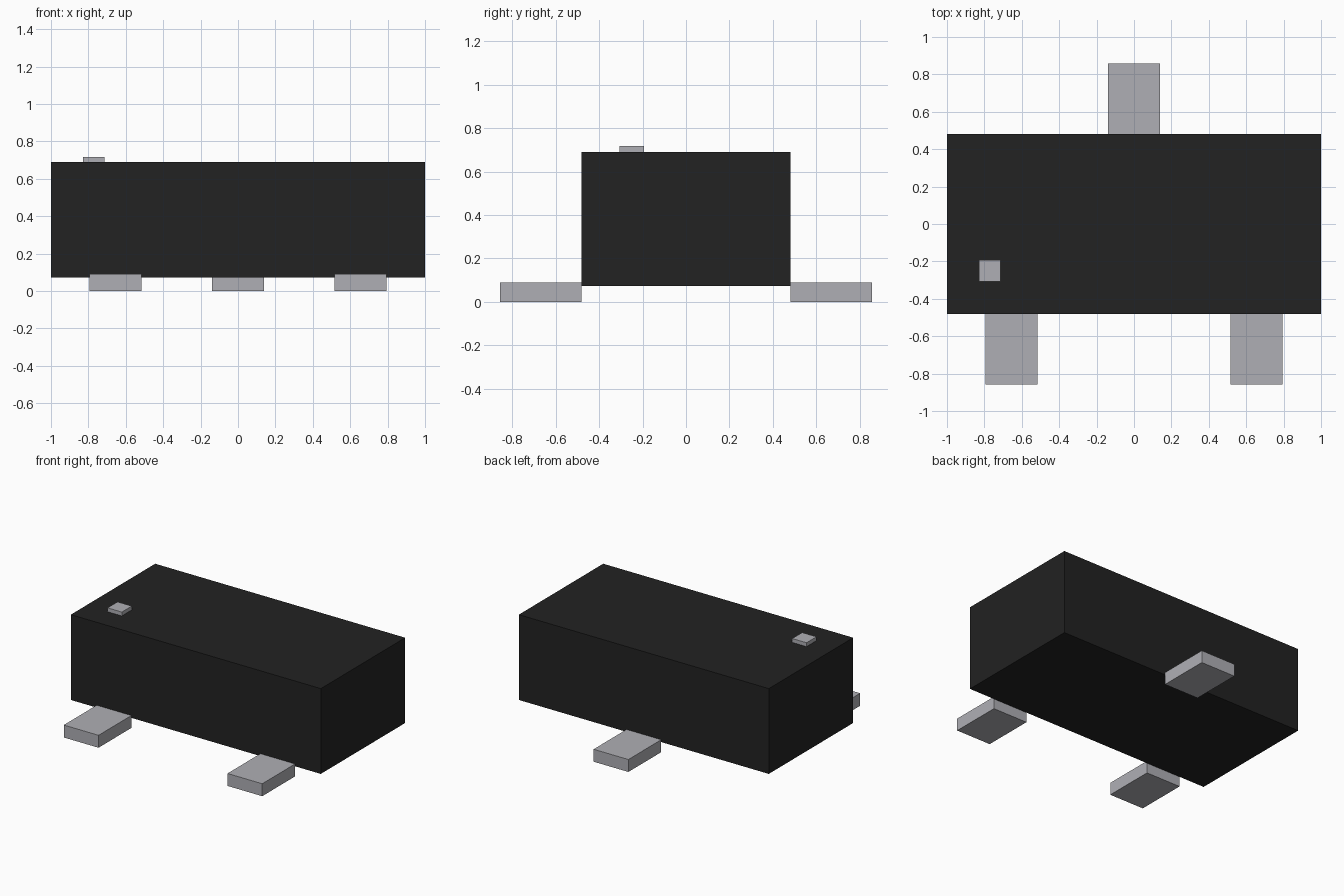
import bpy

default = bpy.data.objects.get("Cube")
if default:
    bpy.data.objects.remove(default, do_unlink=True)


def make_material(name, colour):
    mat = bpy.data.materials.new(name)
    mat.use_nodes = True
    mat.diffuse_color = colour
    mat.node_tree.nodes["Principled BSDF"].inputs["Base Color"].default_value = colour
    return mat


def make_box(name, centre, size, mat):
    bpy.ops.mesh.primitive_cube_add(size=1, location=centre)
    box = bpy.context.object
    box.name = box.data.name = name
    box.scale = size
    bpy.ops.object.transform_apply(location=False, rotation=False, scale=True)
    box.data.materials.append(mat)
    return box


black = make_material("black plastic", (0.016, 0.016, 0.016, 1))
metal = make_material("light grey metal", (0.43, 0.43, 0.46, 1))

# Main block, raised slightly above the ground
HALF_DEPTH = 0.482
BOTTOM, TOP = 0.073, 0.69
make_box("body", (0, 0, (BOTTOM + TOP) / 2), (2, 2 * HALF_DEPTH, TOP - BOTTOM), black)

# Flat leads: two at the front, one at the back
LENGTH, WIDTH, HEIGHT = 0.375, 0.278, 0.09
for name, x, side in (("front_right_lead", -0.655, -1),
                      ("front_left_lead", 0.655, -1),
                      ("back_lead", 0, 1)):
    y = side * (HALF_DEPTH + LENGTH / 2)
    make_box(name, (x, y, HEIGHT / 2), (WIDTH, LENGTH, HEIGHT), metal)

# Small raised square on the top
make_box("corner_marker", (-0.772, -0.25, TOP + 0.014), (0.114, 0.114, 0.028), metal)
